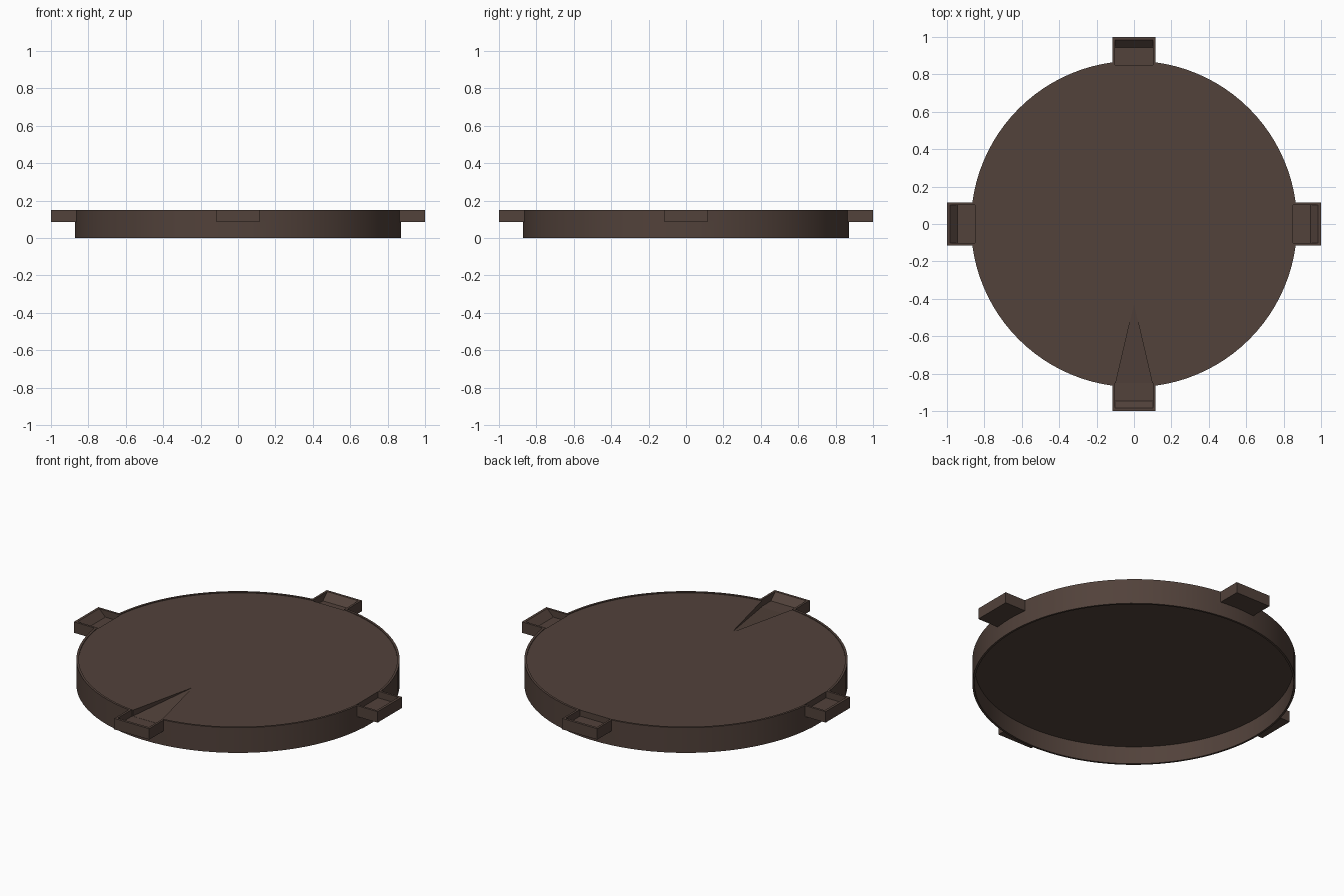
import bpy, bmesh
from math import cos, sin, pi, radians
from mathutils import Matrix, Vector

cube = bpy.data.objects.get("Cube")
if cube:
    bpy.data.objects.remove(cube)

brown = bpy.data.materials.new("dark_brown")
brown.use_nodes = True
colour = (0.084, 0.054, 0.043, 1)
brown.diffuse_color = colour
bsdf = brown.node_tree.nodes["Principled BSDF"]
bsdf.inputs["Base Color"].default_value = colour
bsdf.inputs["Roughness"].default_value = 0.8


def make_object(name, bm):
    bmesh.ops.recalc_face_normals(bm, faces=bm.faces)
    mesh = bpy.data.meshes.new(name)
    bm.to_mesh(mesh)
    bm.free()
    mesh.materials.append(brown)
    obj = bpy.data.objects.new(name, mesh)
    bpy.context.collection.objects.link(obj)
    return obj


def lathe(name, profile, steps):
    """Revolve a closed (radius, z) profile that starts and ends on the axis."""
    bm = bmesh.new()
    verts = [bm.verts.new((r, 0, z)) for r, z in profile]
    edges = [bm.edges.new(pair) for pair in zip(verts, verts[1:])]
    bmesh.ops.spin(bm, geom=verts + edges, cent=(0, 0, 0), axis=(0, 0, 1),
                   angle=2 * pi, steps=steps)
    bmesh.ops.remove_doubles(bm, verts=bm.verts, dist=0.0001)
    return make_object(name, bm)


def hull(name, points, turn=0):
    """Convex solid around the points, turned about z."""
    bm = bmesh.new()
    rot = Matrix.Rotation(turn, 3, 'Z')
    for p in points:
        bm.verts.new(rot @ Vector(p))
    bmesh.ops.convex_hull(bm, input=bm.verts)
    bmesh.ops.dissolve_limit(bm, angle_limit=0.01, verts=bm.verts, edges=bm.edges)
    return make_object(name, bm)


def prism(name, profile, half_width, turn):
    return hull(name, [(r, side * half_width, z) for r, z in profile for side in (-1, 1)], turn)


def combine(target, other, operation):
    mod = target.modifiers.new(operation.lower(), 'BOOLEAN')
    mod.operation = operation
    mod.solver = 'EXACT'
    mod.object = other
    other.hide_render = True
    bpy.context.view_layer.objects.active = target
    bpy.ops.object.modifier_apply(modifier=mod.name)
    bpy.data.objects.remove(other)


# Round tray: thin rim, flat top and hollow underside
tray = lathe("round_tray", [(0, 0.105), (0.86, 0.105), (0.86, 0), (0.872, 0), (0.872, 0.15),
                            (0.859, 0.15), (0.859, 0.146), (0, 0.146)], 96)

# Four side lugs, each with a hollow that slopes up at its outer end
turns = [i * pi / 2 for i in range(4)]
for turn in turns:
    lug = prism("lug", [(0.861, 0.085), (1, 0.085), (1, 0.15), (0.861, 0.15)], 0.115, turn)
    combine(tray, lug, 'UNION')
for turn in turns:
    hollow = prism("lug_hollow", [(0.85, 0.11), (0.945, 0.11), (0.985, 0.15),
                                  (0.985, 0.2), (0.85, 0.2)], 0.102, turn)
    combine(tray, hollow, 'DIFFERENCE')

# Tapered pouring channel running down into the front lug
channel = hull("channel", [(0, -0.43, 0.146), (0, -0.43, 0.2)] +
               [(s * 0.1, -0.86, z) for s in (-1, 1) for z in (0.11, 0.2)])
combine(tray, channel, 'DIFFERENCE')

# Smooth wall with crisp edges
bpy.ops.object.select_all(action='DESELECT')
tray.select_set(True)
bpy.context.view_layer.objects.active = tray
bpy.ops.object.shade_smooth_by_angle(angle=radians(30))
